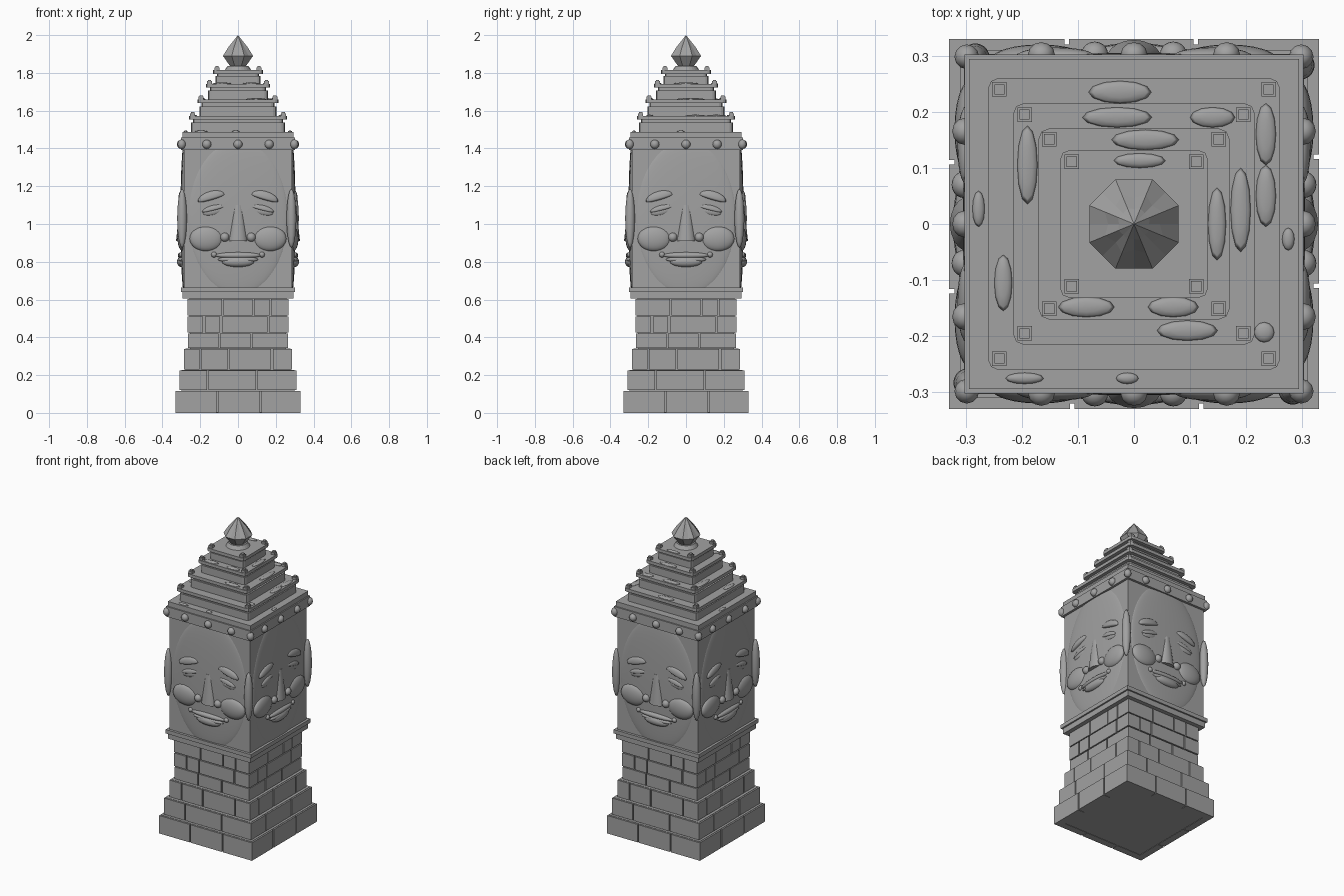
import bpy, bmesh, math
from mathutils import Matrix, Vector

if "Cube" in bpy.data.objects:
    bpy.data.objects.remove(bpy.data.objects["Cube"])

stone = bpy.data.materials.new("grey stone")
stone.diffuse_color = (0.36, 0.36, 0.36, 1)
stone.use_nodes = True
stone.node_tree.nodes["Principled BSDF"].inputs["Base Color"].default_value = stone.diffuse_color


def finish(name, bm, smooth=False):
    bmesh.ops.recalc_face_normals(bm, faces=bm.faces[:])
    me = bpy.data.meshes.new(name)
    bm.to_mesh(me)
    bm.free()
    me.materials.append(stone)
    for p in me.polygons:
        p.use_smooth = smooth
    ob = bpy.data.objects.new(name, me)
    bpy.context.collection.objects.link(ob)
    return ob


def box(bm, x0, x1, y0, y1, z0, z1, rot=Matrix()):
    m = (rot @ Matrix.Translation(((x0 + x1) / 2, (y0 + y1) / 2, (z0 + z1) / 2))
         @ Matrix.Diagonal((x1 - x0, y1 - y0, z1 - z0, 1)))
    bmesh.ops.create_cube(bm, size=1, matrix=m)


def slab(name, h, z0, z1, corner=0):
    bm = bmesh.new()
    box(bm, -h, h, -h, h, z0, z1)
    if corner:
        edges = [e for e in bm.edges if abs(e.verts[0].co.z - e.verts[1].co.z) > 0.001]
        bmesh.ops.bevel(bm, geom=edges, offset=corner, segments=2, profile=0.5, affect='EDGES')
    return finish(name, bm)


def ball(bm, loc, rad, tilt=0, under=1.0, rot=Matrix(), seg=20):
    """Ellipsoid; 'under' flattens its lower half, 'tilt' turns it in the face plane."""
    r = bmesh.ops.create_uvsphere(bm, u_segments=seg, v_segments=seg // 2, radius=1)
    m = rot @ Matrix.Translation(loc) @ Matrix.Rotation(tilt, 4, 'Y') @ Matrix.Diagonal((*rad, 1))
    for v in r['verts']:
        if v.co.z < 0:
            v.co.z *= under
        v.co = m @ v.co


TURNS = [Matrix.Rotation(k * math.pi / 2, 4, 'Z') for k in range(4)]

# Stepped plinth: half width, bottom, top, joints between the blocks
courses = [
    (0.33, 0.0, 0.117, (-0.11, 0.12)),
    (0.31, 0.117, 0.227, (-0.16, 0.10)),
    (0.287, 0.227, 0.34, (-0.20, -0.05, 0.18)),
    (0.265, 0.34, 0.422, (-0.10, 0.07)),
    (0.267, 0.422, 0.512, (-0.18, -0.09, 0.16)),
    (0.267, 0.512, 0.606, (-0.08, 0.08, 0.17)),
]
gap, deep = 0.004, 0.045
for i, (h, z0, z1, joints) in enumerate(courses):
    slab(f"plinth_core_{i + 1}", h - 0.01, z0 + (0.002 if i == 0 else 0), z1)
    bm = bmesh.new()
    for rot in TURNS:
        stops = [-h - gap, *joints, h - deep]
        for a, b in zip(stops, stops[1:]):
            box(bm, a + gap, b - gap if b != stops[-1] else b, -h, -h + deep,
                z0 + (gap if i else 0), z1 - gap / 2, rot)
    finish(f"plinth_blocks_{i + 1}", bm)

# Ledge, head block and crowning band
slab("lower_ledge", 0.293, 0.605, 0.64)
slab("upper_ledge", 0.303, 0.64, 0.665)
slab("head_block", 0.287, 0.66, 1.40)
slab("crown_band", 0.302, 1.392, 1.457)
slab("cornice", 0.294, 1.457, 1.488)

# One face on each of the four sides
parts = {n: bmesh.new() for n in
         ("face_oval", "brows", "eyes", "nose", "cheeks", "lips", "ears", "band_studs")}
for rot in TURNS:
    ball(parts["face_oval"], (0, -0.283, 1.035), (0.268, 0.022, 0.41), rot=rot, seg=40)
    for s in (-1, 1):
        ball(parts["brows"], (s * 0.14, -0.298, 1.138), (0.074, 0.017, 0.036), s * 0.28, 0.3, rot)
        ball(parts["eyes"], (s * 0.13, -0.298, 1.078), (0.062, 0.013, 0.022), s * 0.25, 0.35, rot)
        ball(parts["eyes"], (s * 0.135, -0.297, 1.066), (0.052, 0.010, 0.020), s * 0.2, rot=rot)
        ball(parts["cheeks"], (s * 0.168, -0.292, 0.922), (0.088, 0.028, 0.066), rot=rot, seg=24)
        ball(parts["nose"], (s * 0.07, -0.302, 0.93), (0.024, 0.023, 0.024), rot=rot)
        ball(parts["lips"], (s * 0.127, -0.297, 0.838), (0.015, 0.015, 0.015), rot=rot)
    # tapered nose
    m = (rot @ Matrix.Translation((0, -0.292, 1.005)) @ Matrix.Diagonal((1, 0.72, 1, 1)))
    bmesh.ops.create_cone(parts["nose"], cap_ends=True, segments=20, radius1=0.05,
                          radius2=0.022, depth=0.19, matrix=m)
    ball(parts["lips"], (0, -0.299, 0.834), (0.122, 0.020, 0.017), rot=rot)
    ball(parts["lips"], (0, -0.299, 0.812), (0.108, 0.020, 0.016), rot=rot)
    ball(parts["lips"], (0, -0.299, 0.800), (0.085, 0.024, 0.028), rot=rot)
    # one ear beside each upright corner
    ball(parts["ears"], (0.283, -0.296, 1.03), (0.026, 0.026, 0.155), rot=rot)
    # studs along the band and at its corner
    for x in (-0.165, 0, 0.165):
        ball(parts["band_studs"], (x, -0.302, 1.422), (0.024, 0.022, 0.024), rot=rot, seg=12)
    ball(parts["band_studs"], (0.298, -0.298, 1.422), (0.022, 0.022, 0.026), rot=rot, seg=12)
for name, bm in parts.items():
    ob = finish(name, bm, True)
    if name == "nose":
        bpy.context.view_layer.objects.active = ob
        ob.select_set(True)
        bpy.ops.object.shade_smooth_by_angle(angle=math.radians(40))
        ob.select_set(False)

# Stepped roof: plate half width, bottom, top, post position
tiers = [(0.26, 1.488, 1.572, 0.24), (0.215, 1.572, 1.66, 0.195),
         (0.17, 1.66, 1.742, 0.151), (0.132, 1.742, 1.815, 0.111)]
posts = bmesh.new()
for i, (h, z0, z1, p) in enumerate(tiers):
    zm = z0 + 0.58 * (z1 - z0)
    slab(f"roof_body_{i + 1}", h - 0.012, z0, zm, 0.018)
    slab(f"roof_neck_{i + 1}", h - 0.022, zm, z1 - 0.02, 0.018)
    slab(f"roof_plate_{i + 1}", h, z1 - 0.02, z1, 0.018)
    for sx in (-1, 1):
        for sy in (-1, 1):
            x, y = sx * p, sy * p
            box(posts, x - 0.013, x + 0.013, y - 0.013, y + 0.013, z1, z1 + 0.014)
            box(posts, x - 0.009, x + 0.009, y - 0.009, y + 0.009, z1 + 0.014, z1 + 0.021)
finish("roof_posts", posts)

# Weathered lumps lying on the terraces: x, y, radius x, radius y
lumps = [(-0.025, 0.235, 0.056, 0.02), (-0.03, 0.19, 0.062, 0.018), (0.02, 0.15, 0.06, 0.018),
         (0.01, 0.113, 0.046, 0.013), (0.14, 0.19, 0.04, 0.018), (-0.19, 0.105, 0.018, 0.07),
         (0.235, 0.16, 0.018, 0.055), (0.235, 0.05, 0.018, 0.055), (0.19, 0.025, 0.018, 0.075),
         (0.148, 0.0, 0.016, 0.065), (-0.085, -0.148, 0.05, 0.018), (0.07, -0.148, 0.045, 0.018),
         (0.095, -0.19, 0.054, 0.018), (-0.233, -0.105, 0.016, 0.05), (0.232, -0.193, 0.018, 0.018),
         (-0.277, 0.027, 0.011, 0.032), (0.275, -0.027, 0.011, 0.02), (-0.012, -0.275, 0.02, 0.01),
         (-0.195, -0.275, 0.034, 0.01)]
bm = bmesh.new()
for x, y, rx, ry in lumps:
    reach = max(abs(x), abs(y))
    z = max([1.488] + [t[2] for t in tiers if reach < t[0]])
    ball(bm, (x, y, z), (rx, ry, 0.007), seg=12)
finish("roof_lumps", bm, True)

# Bud finial: eight-sided cup with a pointed star of petals on top
bm = bmesh.new()
bmesh.ops.create_cone(bm, cap_ends=True, segments=24, radius1=0.07, radius2=0.055, depth=0.022,
                      matrix=Matrix.Translation((0, 0, 1.826)))
finish("finial_foot", bm)
flat = math.cos(math.pi / 8)
rings = [(1.835, 0.045, 0.045 * flat), (1.89, 0.086, 0.086 * flat),
         (1.935, 0.056, 0.046), (1.965, 0.03, 0.027)]
bm = bmesh.new()
loops = []
for z, r_corner, r_mid in rings:
    loop = []
    for k in range(16):
        a = math.pi / 8 * (k + 1)
        r = r_mid if k % 2 else r_corner
        loop.append(bm.verts.new((r * math.cos(a), r * math.sin(a), z)))
    loops.append(loop)
tip = bm.verts.new((0, 0, 2.0))
bm.faces.new(loops[0])
for k in range(16):
    n = (k + 1) % 16
    for lo, hi in zip(loops, loops[1:]):
        bm.faces.new((lo[k], lo[n], hi[n], hi[k]))
    bm.faces.new((loops[-1][k], loops[-1][n], tip))
finish("finial_bud", bm)
